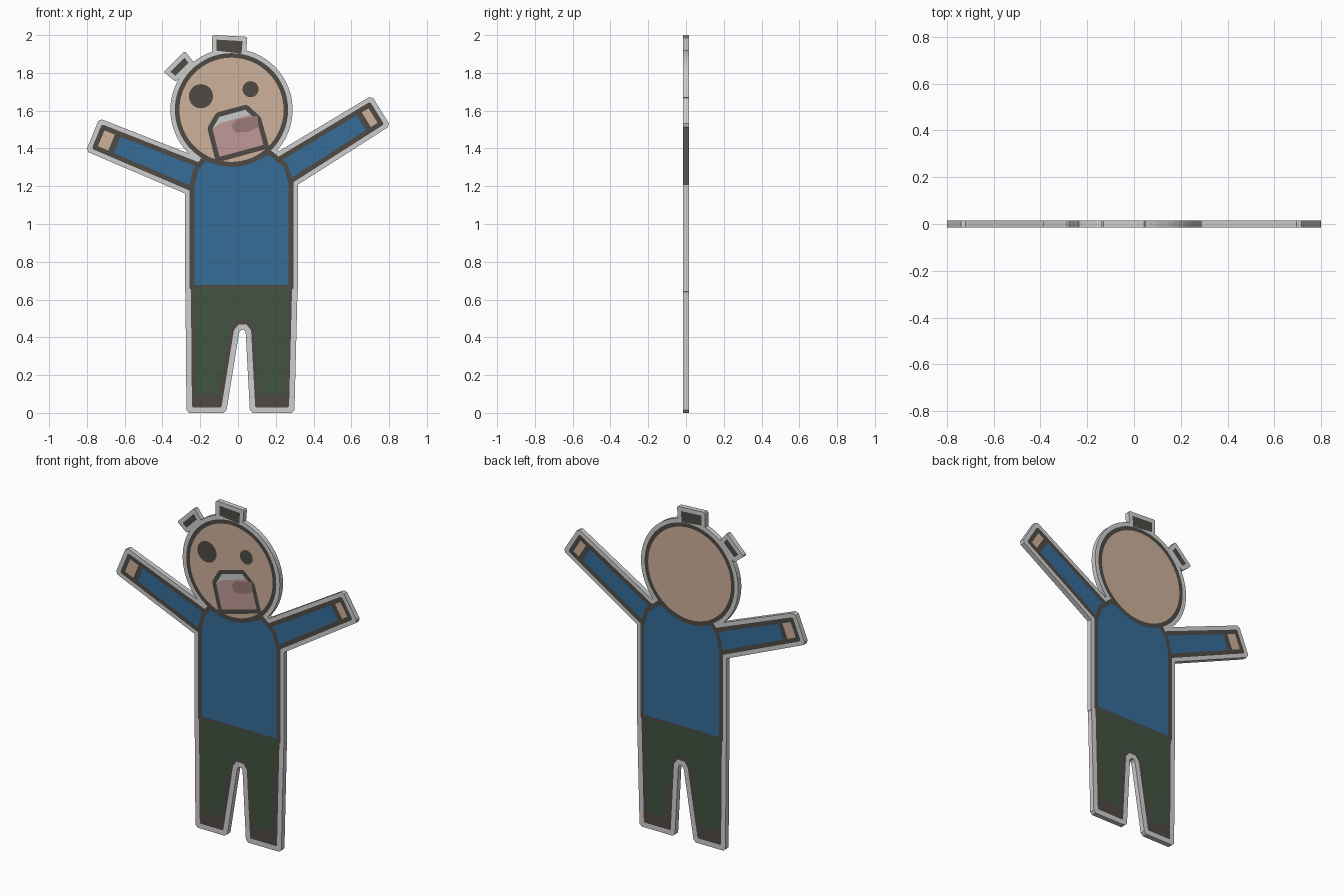
import bpy, bmesh, math
from mathutils import Vector
from mathutils.geometry import delaunay_2d_cdt

if "Cube" in bpy.data.objects:
    bpy.data.objects.remove(bpy.data.objects["Cube"])

HALF = 0.015      # half thickness of the card
S = 188.5         # sketch squares per unit; sketch x runs right, y runs down


def material(name, *rgb):
    m = bpy.data.materials.new(name)
    m.diffuse_color = (*[((c / 255 + 0.055) / 1.055) ** 2.4 for c in rgb], 1)
    m.use_nodes = True
    m.node_tree.nodes["Principled BSDF"].inputs["Base Color"].default_value = m.diffuse_color
    return m


BORDER = material("light grey border", 207, 207, 207)
DARK = material("dark grey outline", 78, 75, 69)
BROWN = material("dark brown outline", 80, 72, 69)
SKIN = material("skin", 206, 177, 154)
BLUE = material("blue sweater", 54, 108, 153)
GREEN = material("green trousers", 65, 84, 64)
PINK = material("pink mouth", 192, 154, 152)
TONGUE = material("dark pink tongue", 154, 122, 119)
TEETH = material("pale teeth", 202, 204, 204)

areas = []        # inlaid areas from lowest to topmost


def add(name, mat, pts, front_only=False):
    poly = [Vector(((p[0] - 238.5) / S, (413.5 - p[1]) / S)) for p in pts]
    areas.append((name, mat, poly, front_only))


def arc(c, r, a0, a1, n):
    return [(c[0] + r * math.cos(math.radians(a0 + (a1 - a0) * i / n)),
             c[1] - r * math.sin(math.radians(a0 + (a1 - a0) * i / n))) for i in range(n + 1)]


def disc(c, r, n=64):
    return arc(c, r, 0, 360, n)[:-1]


def grow(pts, dist):
    """Outline moved outwards, with sharp outer corners cut off."""
    v = [Vector(p) for p in pts]
    if sum(a.cross(b) for a, b in zip(v, v[1:] + v[:1])) < 0:
        v.reverse()
    out = []
    for i, p in enumerate(v):
        d1 = (p - v[i - 1]).normalized()
        d2 = (v[(i + 1) % len(v)] - p).normalized()
        n1, n2 = Vector((d1.y, -d1.x)), Vector((d2.y, -d2.x))
        m = p + (n1 + n2) * dist / (1 + n1.dot(n2))
        if d1.cross(d2) > 0 and n1.dot(n2) < 0.87:
            out += [m - d1 * dist * 0.3, m + d2 * dist * 0.3]
        else:
            out.append(m)
    return out


def band(a, b, t0, t1):
    """Slice of an arm that runs from a to b and tapers slightly."""
    a, b = Vector(a), Vector(b)
    d = (b - a).normalized()
    n = Vector((-d.y, d.x))
    p, q, w, u = a.lerp(b, t0), a.lerp(b, t1), 10 - 1.5 * t0, 10 - 1.5 * t1
    return [p + n * w, q + n * u, q - n * u, p - n * w]


# Core outlines
head_c = (232, 111)
arms = {"right": ((284, 172), (373.3, 116.8), 0.87, 0.925),
        "left": ((196, 178), (102, 139.5), 0.83, 0.89)}
tufts = {"top": [(217, 41), (243, 42.5), (242, 55), (217, 52)],
         "side": [(171, 73), (185, 59), (189, 64), (176, 77)]}
torso = ([(195, 286), (195, 187), (199, 171)] + arc(head_c, 57, 243, 303, 12)
         + [(270, 156.5), (284, 168), (289, 185), (289, 286)])
legs = [(195, 288), (289, 288), (286, 404.5), (259, 404.5), (255, 330), (249, 322),
        (237, 322), (231, 330), (219, 404.5), (196, 404.5)]
mouth = [(213, 130), (220, 118), (246, 111), (257, 121), (264, 146), (220, 158)]

# Light card around everything
add("card", BORDER, disc(head_c, 61))
add("card", BORDER, grow(torso, 9.3))
add("card", BORDER, grow(legs, 9))
for a, b, _, _ in arms.values():
    add("card", BORDER, grow(band(a, b, 0, 1), 9.3))
for t in tufts.values():
    add("card", BORDER, grow(t, 4.5))

# Arms
for side, (a, b, cuff, wrist) in arms.items():
    add(side + "_arm_outline", DARK, grow(band(a, b, 0, 1), 4.8))
    add(side + "_sleeve", BLUE, band(a, b, 0, cuff))
    add(side + "_hand", SKIN, band(a, b, wrist, 1))
# Head and hair
for k, t in tufts.items():
    add(k + "_tuft", DARK, t)
add("head_outline", DARK, disc(head_c, 56.5))
add("head", SKIN, disc(head_c, 52))
# Body
add("torso_outline", DARK, grow(torso, 4.8))
add("legs_outline", BROWN, grow(legs, 3.5))
add("trousers", GREEN, [(p[0], min(p[1], 395)) for p in legs])
add("sweater", BLUE, torso)
# Face
add("left_eye", DARK, disc((201.5, 97.5), 12, 32), True)
add("right_eye", DARK, disc((251, 90.5), 8, 32), True)
add("mouth_outline", DARK, grow(mouth, 4.8), True)
add("mouth", PINK, mouth, True)
add("tongue", TONGUE, [(232, 127), (237, 121), (258, 117), (259, 128), (249, 133), (236, 134)], True)
add("teeth", TEETH, mouth[:3] + [(250, 116), (222, 124)], True)


def inside(p, poly):
    hit = False
    for a, b in zip(poly, poly[1:] + poly[:1]):
        if (a.y > p.y) != (b.y > p.y) and p.x < (b.x - a.x) * (p.y - a.y) / (b.y - a.y) + a.x:
            hit = not hit
    return hit


def add_side(meshes, side):
    """Divide one side so every triangle belongs to its topmost area; return the rim."""
    used = [a for a in areas if side < 0 or not a[3]]
    pts, edges = [], []
    for _, _, poly, _ in used:
        k, n = len(pts), len(poly)
        pts += poly
        edges += [(k + i, k + (i + 1) % n) for i in range(n)]
    verts, _, tris, *_ = delaunay_2d_cdt(pts, edges, [], 0, 1e-5)
    rim = {}
    for t in tris:
        c = [verts[i] for i in t]
        mid = sum(c, Vector((0, 0))) / 3
        owner = next((a[0] for a in reversed(used) if inside(mid, a[2])), None)
        if not owner:
            continue
        if (c[1] - c[0]).cross(c[2] - c[0]) < 0:
            c.reverse()
            t = list(reversed(t))
        for i in range(3):
            key = (t[i], t[(i + 1) % 3])
            if key[::-1] in rim:
                del rim[key[::-1]]
            else:
                rim[key] = (c[i], c[(i + 1) % 3])
        bm = meshes[owner]
        f = bm.faces.new([bm.verts.new((p.x, side * HALF, p.y)) for p in c])
        if side > 0:
            f.normal_flip()
    return rim.values()


meshes = {a[0]: bmesh.new() for a in areas}
add_side(meshes, 1)
rim = add_side(meshes, -1)

# Rim of the card
bm = meshes["card"]
for a, b in rim:
    bm.faces.new([bm.verts.new(c) for c in ((b.x, -HALF, b.y), (a.x, -HALF, a.y),
                                            (a.x, HALF, a.y), (b.x, HALF, b.y))])

# One object for each area
colours = {a[0]: a[1] for a in areas}
for name, bm in meshes.items():
    bmesh.ops.remove_doubles(bm, verts=bm.verts[:], dist=1e-5)
    me = bpy.data.meshes.new(name)
    bm.to_mesh(me)
    bm.free()
    me.materials.append(colours[name])
    bpy.context.collection.objects.link(bpy.data.objects.new(name, me))
